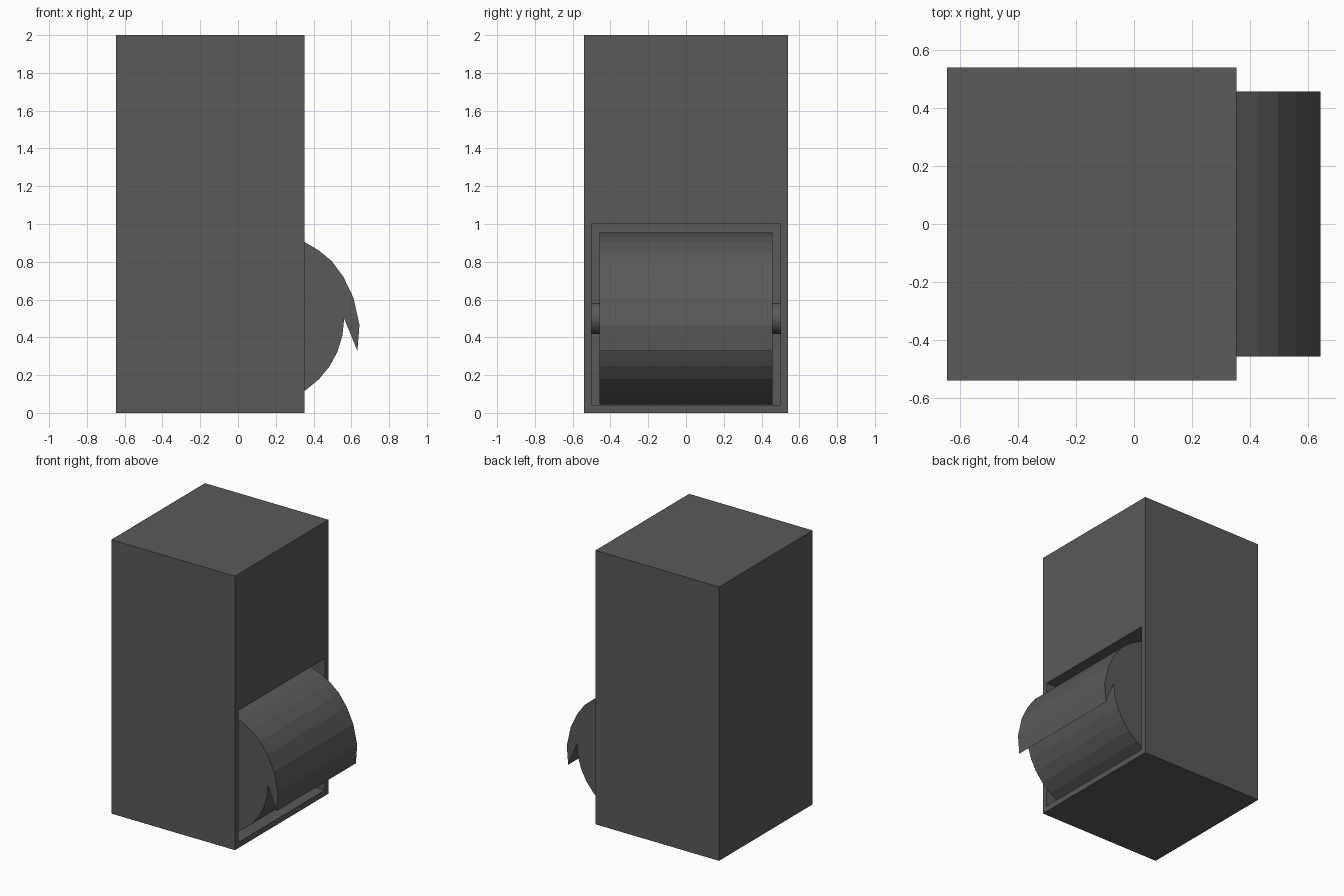
import bpy, bmesh
from math import sin, cos, pi
from mathutils import Matrix

if "Cube" in bpy.data.objects:
    bpy.data.objects.remove(bpy.data.objects["Cube"])

AX, AZ = 0.107, 0.5      # roll axis position
R, SIDES = 0.455, 32

dark = bpy.data.materials.new("dark_grey")
dark.diffuse_color = (0.104, 0.101, 0.100, 1)
dark.use_nodes = True
dark.node_tree.nodes["Principled BSDF"].inputs["Base Color"].default_value = dark.diffuse_color


def finish(bm, name):
    bmesh.ops.recalc_face_normals(bm, faces=bm.faces)
    mesh = bpy.data.meshes.new(name)
    bm.to_mesh(mesh)
    bm.free()
    mesh.materials.append(dark)
    ob = bpy.data.objects.new(name, mesh)
    bpy.context.collection.objects.link(ob)
    return ob


def prism(name, profile, half_width):
    """Extrude an (x, z) outline along y."""
    bm = bmesh.new()
    face = bm.faces.new([bm.verts.new((x, -half_width, z)) for x, z in profile])
    ext = bmesh.ops.extrude_face_region(bm, geom=[face], use_keep_orig=True)
    moved = [v for v in ext["geom"] if isinstance(v, bmesh.types.BMVert)]
    bmesh.ops.translate(bm, verts=moved, vec=(0, 2 * half_width, 0))
    return finish(bm, name)


def circle(radius, steps):
    return [(AX + radius * cos(2 * pi * k / SIDES),
             AZ + radius * sin(2 * pi * k / SIDES)) for k in steps]


# Cabinet: tall box with an open recess in the lower half of its right side
bm = bmesh.new()
bmesh.ops.create_cube(bm, size=1, matrix=Matrix.Translation((-0.146, 0, 1))
                      @ Matrix.Diagonal((0.998, 1.08, 2, 1)))
bm.normal_update()
opening = next(f for f in bm.faces if f.normal.x > 0.9)
bmesh.ops.inset_individual(bm, faces=[opening], thickness=0.04)
for v in opening.verts:
    v.co.y = 0.5 if v.co.y > 0 else -0.5
    v.co.z = 1.003 if v.co.z > 1 else 0.041
ext = bmesh.ops.extrude_face_region(bm, geom=[opening])
for v in ext["geom"]:
    if isinstance(v, bmesh.types.BMVert):
        v.co.x = -0.605
if opening.is_valid:
    bmesh.ops.delete(bm, geom=[opening], context='FACES_ONLY')
finish(bm, "cabinet")

# Roll: faceted cylinder whose outer layer peels away into a loose flap
flap = [(0.632, 0.328), (0.643, 0.465), (0.611, 0.61), (0.558, 0.72),
        (0.497, 0.803), (0.428, 0.86), (0.352, 0.905), (0.277, 0.932), (0.196, 0.948)]
prism("paper_roll", flap + circle(R, range(8, SIDES + 1)), 0.457)

# Axle spanning the recess through the roll
prism("axle", circle(0.083, range(SIDES)), 0.5)
